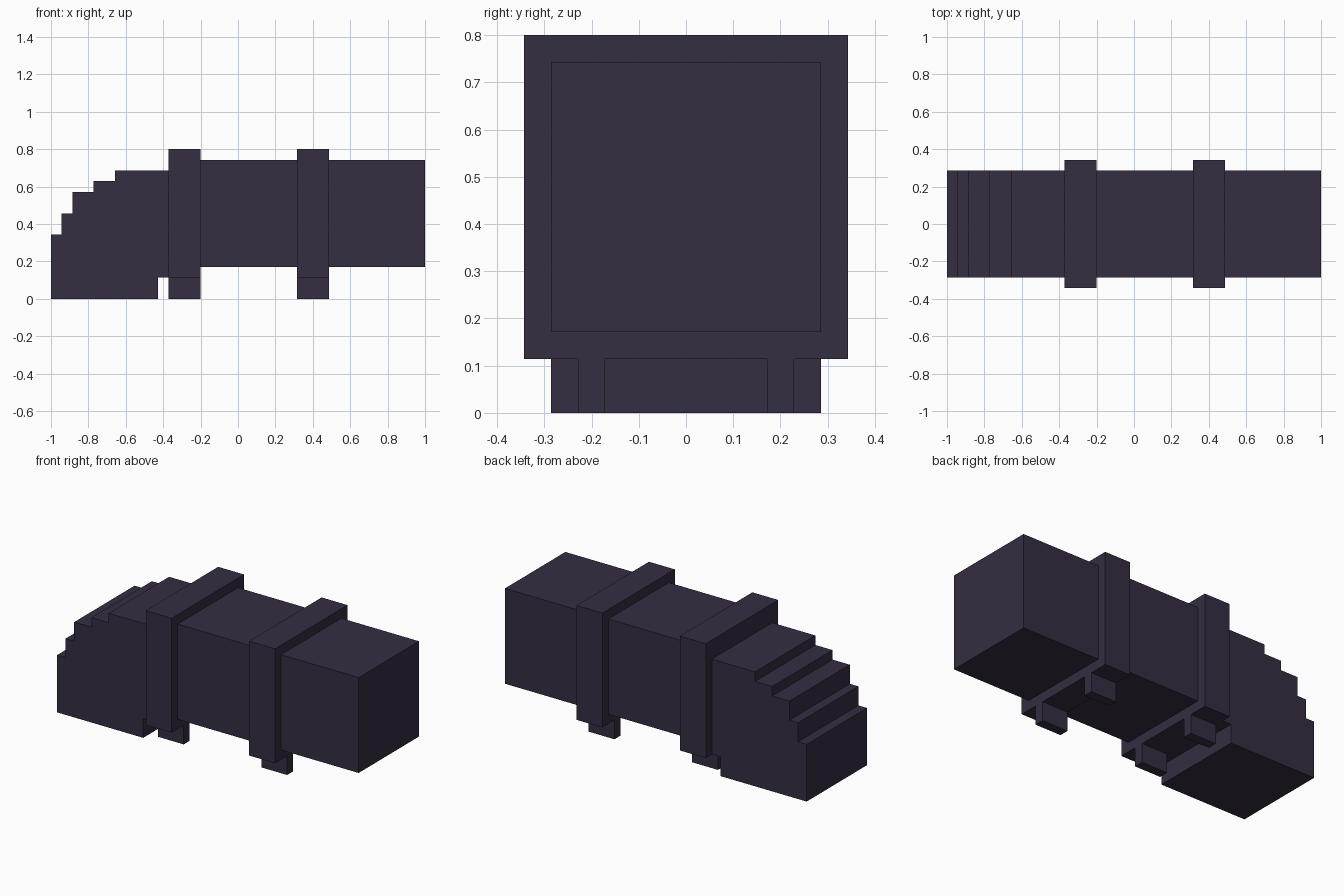
import bpy, bmesh

if "Cube" in bpy.data.objects:
    bpy.data.objects.remove(bpy.data.objects["Cube"])

U = 2 / 35  # the model sits on a grid of 35 units along its length

mat = bpy.data.materials.new("dark purple")
mat.diffuse_color = (0.036, 0.026, 0.054, 1)
mat.use_nodes = True
mat.node_tree.nodes["Principled BSDF"].inputs["Base Color"].default_value = mat.diffuse_color


def prism(name, profile, y0, y1):
    """Extrude an (x, z) outline in grid units from y0 to y1."""
    bm = bmesh.new()
    face = bm.faces.new([bm.verts.new(((x - 17.5) * U, y0 * U, z * U)) for x, z in profile])
    ext = bmesh.ops.extrude_face_region(bm, geom=[face])
    moved = [v for v in ext["geom"] if isinstance(v, bmesh.types.BMVert)]
    bmesh.ops.translate(bm, verts=moved, vec=(0, (y1 - y0) * U, 0))
    bmesh.ops.recalc_face_normals(bm, faces=bm.faces)
    mesh = bpy.data.meshes.new(name)
    bm.to_mesh(mesh)
    bm.free()
    mesh.materials.append(mat)
    obj = bpy.data.objects.new(name, mesh)
    bpy.context.collection.objects.link(obj)
    return obj


def box(name, x0, x1, y0, y1, z0, z1):
    return prism(name, [(x0, z0), (x1, z0), (x1, z1), (x0, z1)], y0, y1)


# Stepped nose, with a notch under its rear edge
outline = [(0, 0), (10, 0), (10, 2), (11, 2), (11, 12)]
for x, low, high in [(6, 11, 12), (4, 10, 11), (2, 8, 10), (1, 6, 8)]:
    outline += [(x, high), (x, low)]
outline.append((0, 6))
prism("stepped_nose", outline, -5, 5)

# Square body sections between and behind the collars
box("middle_body", 14, 23, -5, 5, 3, 13)
box("rear_body", 26, 35, -5, 5, 3, 13)

# Raised collars, each on a pair of narrow feet
for label, x in (("front", 11), ("rear", 23)):
    box(label + "_collar", x, x + 3, -6, 6, 2, 14)
    for side, y in (("near", -4), ("far", 3)):
        box(f"{label}_{side}_foot", x, x + 3, y, y + 1, 0, 2)
